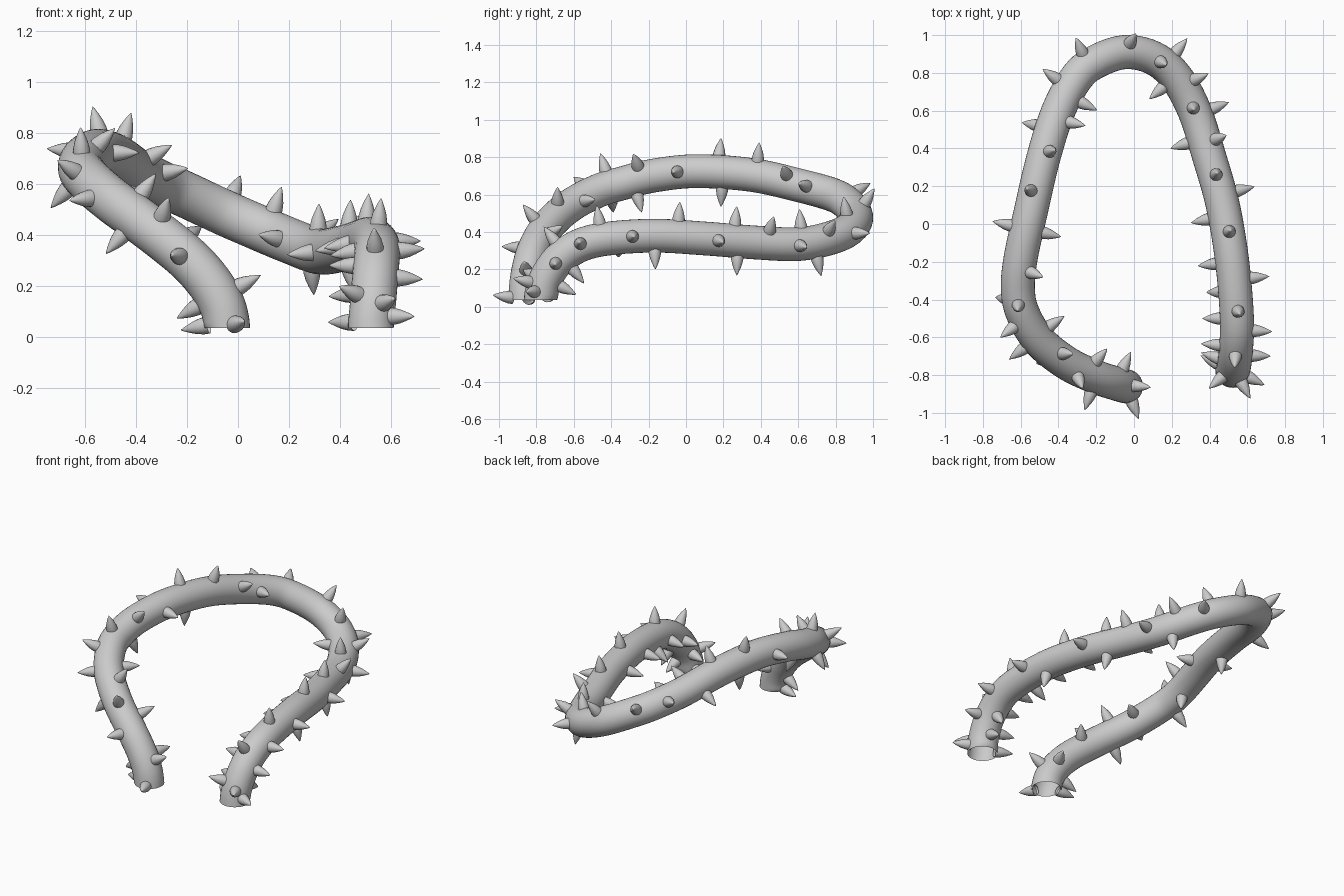
import bpy, bmesh, math
from mathutils import Vector, Matrix

if "Cube" in bpy.data.objects:
    bpy.data.objects.remove(bpy.data.objects["Cube"])

R = 0.09  # stem radius

# Centre line of the bent stem
PATH = [Vector(p) for p in [
    (-.04, -.86, .035), (-.06, -.855, .12), (-.11, -.84, .21), (-.2, -.81, .31),
    (-.35, -.74, .43), (-.5, -.62, .54), (-.59, -.47, .62), (-.615, -.34, .66),
    (-.6, -.18, .70), (-.55, .05, .725), (-.48, .35, .705), (-.40, .6, .65),
    (-.3, .78, .60), (-.2, .86, .555), (-.05, .91, .485), (.1, .88, .42),
    (.22, .78, .37), (.32, .6, .335), (.4, .35, .345), (.47, .1, .365),
    (.52, -.2, .38), (.545, -.5, .35), (.54, -.66, .27), (.53, -.75, .15),
    (.52, -.78, .035)]]
N = len(PATH) - 1

# Thorns: position along the path, angle around it (0 = up, + = outer side)
THORNS = [
    (0.05, 55), (0.3, 180), (1.4, -10), (1.5, 175), (1.8, -80), (3, 85), (3.4, -60),
    (3.8, 25), (4.3, 150), (4.5, -20), (5.2, -85), (5.1, 95), (5.8, 60), (6.5, 5),
    (6.5, 140), (7.4, -165), (7.7, -45), (8.7, -90), (8.7, 85), (9.4, 15),
    (9.5, 180), (10.1, -15), (10.6, 120), (10.8, -60), (11.4, -80), (11.6, 70),
    (12.6, 60), (14, 30), (15.1, 0), (15.5, 90), (16, -80), (16.3, 55), (16.6, 170),
    (16.9, 0), (17.1, 95), (17.6, -95), (17.7, 40), (18.3, 170), (18.4, 5),
    (18.8, 95), (19.2, -100), (19.5, 5), (19.9, 165), (20, -100), (20.3, 90),
    (20.5, -125), (20.8, 5), (21, -100), (21.3, 85), (21.9, -90), (21.9, 0),
    (22, 175), (22.3, 95), (22.8, -100), (23, 180), (23.1, -35), (23.3, 45),
    (23.6, 90), (23.8, -90)]


def point(u):
    """Catmull-Rom point on the path."""
    i = max(0, min(int(u), N - 1))
    t = u - i
    b, c = PATH[i], PATH[i + 1]
    a = PATH[i - 1] if i > 0 else 2 * b - c
    d = PATH[i + 2] if i + 2 <= N else 2 * c - b
    return 0.5 * (2*b + (c-a)*t + (2*a - 5*b + 4*c - d)*t*t + (3*b - a - 3*c + d)*t**3)


def frame(u):
    """Centre, outer and up directions at u."""
    t = (point(min(u + .02, N)) - point(max(u - .02, 0))).normalized()
    outer = Vector((0, 0, 1)).cross(t).normalized()
    return point(u), outer, t.cross(outer)


def finish(name, bm):
    bmesh.ops.recalc_face_normals(bm, faces=bm.faces)
    me = bpy.data.meshes.new(name)
    bm.to_mesh(me)
    bm.free()
    for p in me.polygons:
        p.use_smooth = True
    ob = bpy.data.objects.new(name, me)
    bpy.context.collection.objects.link(ob)
    return ob


def skin(bm, rings):
    for r0, r1 in zip(rings, rings[1:]):
        n = len(r0)
        for k in range(n):
            bm.faces.new((r0[k], r0[(k+1) % n], r1[(k+1) % n], r1[k]))


# Stem: open-ended tube swept along the path
bm = bmesh.new()
rings = []
for s in range(N * 5 + 1):
    c, o, up = frame(s / 5)
    ring = []
    for k in range(32):
        a = k * math.tau / 32
        v = c + R * (math.cos(a) * up + math.sin(a) * o)
        if s in (0, N * 5):
            v.z = .035  # ends cut level
        ring.append(bm.verts.new(v))
    rings.append(ring)
skin(bm, rings)
finish("stem", bm)

# Thorns: bulging cones standing on the stem
PROFILE = [(.034, -.012), (.033, .012), (.027, .04), (.018, .065), (.008, .088)]
for i, (u, deg) in enumerate(THORNS):
    c, o, up = frame(u)
    a = math.radians(deg)
    d = math.cos(a) * up + math.sin(a) * o
    bm = bmesh.new()
    rings = [[bm.verts.new((r * math.cos(k * math.tau / 16), r * math.sin(k * math.tau / 16), h))
              for k in range(16)] for r, h in PROFILE]
    skin(bm, rings)
    tip = bm.verts.new((0, 0, .102))
    for k in range(16):
        bm.faces.new((rings[-1][k], rings[-1][(k+1) % 16], tip))
    rot = d.to_track_quat('Z', 'Y').to_matrix().to_4x4()
    bm.transform(Matrix.Translation(c + d * (R - .005)) @ rot)
    finish(f"thorn_{i + 1}", bm)
